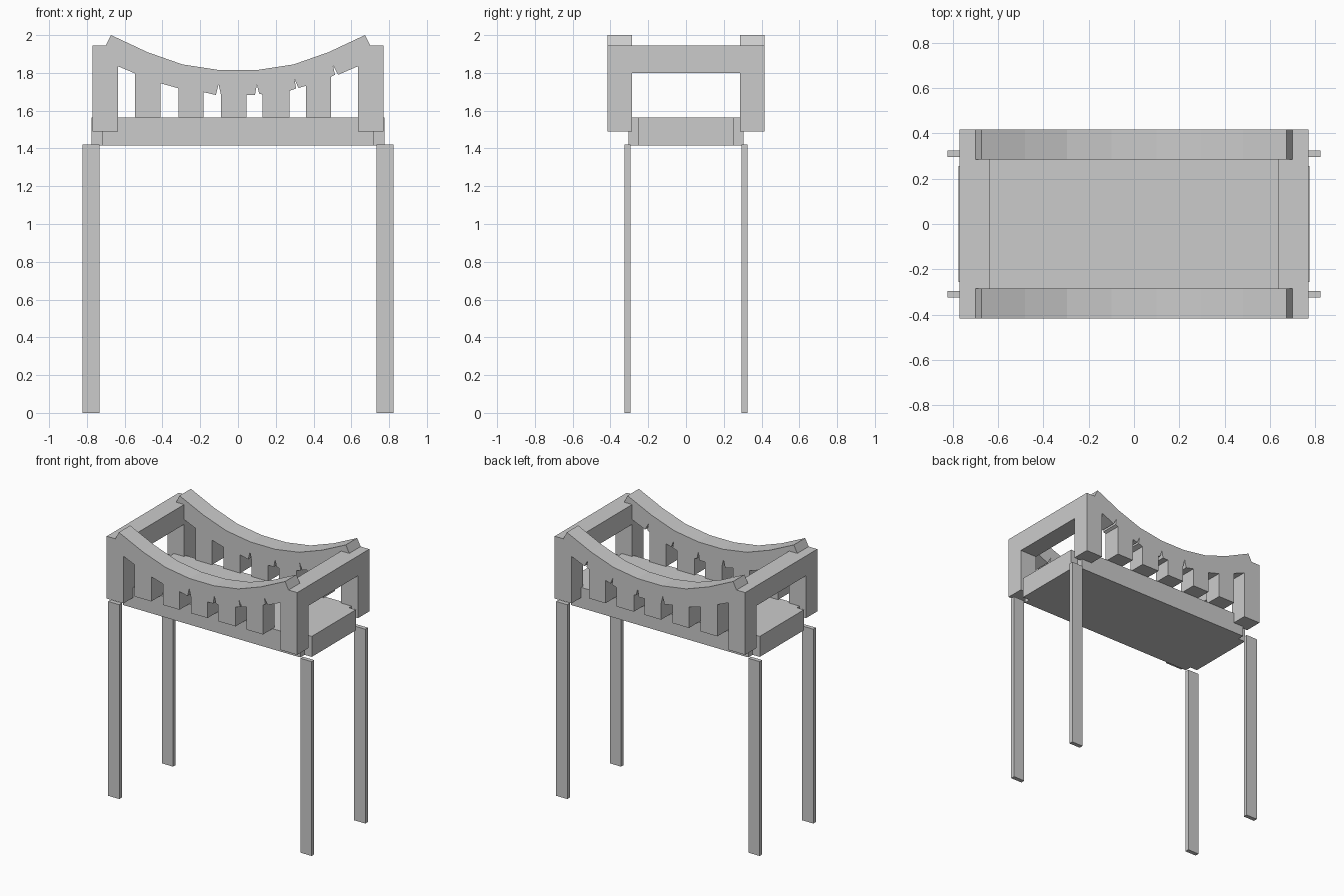
import bpy, bmesh

if "Cube" in bpy.data.objects:
    bpy.data.objects.remove(bpy.data.objects["Cube"])


def extrude_profile(name, pts, to3d, vec):
    """Extrude a closed 2D outline along vec into a solid object."""
    bm = bmesh.new()
    face = bm.faces.new([bm.verts.new(to3d(a, b)) for a, b in pts])
    new = bmesh.ops.extrude_face_region(bm, geom=[face])["geom"]
    verts = [g for g in new if isinstance(g, bmesh.types.BMVert)]
    bmesh.ops.translate(bm, verts=verts, vec=vec)
    bmesh.ops.recalc_face_normals(bm, faces=bm.faces)
    mesh = bpy.data.meshes.new(name)
    bm.to_mesh(mesh)
    bm.free()
    obj = bpy.data.objects.new(name, mesh)
    bpy.context.collection.objects.link(obj)
    return obj


def box(name, x0, x1, y0, y1, z0, z1):
    pts = [(x0, y0), (x1, y0), (x1, y1), (x0, y1)]
    return extrude_profile(name, pts, lambda x, y: (x, y, z0), (0, 0, z1 - z0))


W, IN, OUT = 0.77, 0.285, 0.416   # rail half length, inner and outer y
DECK_B, DECK_T = 1.415, 1.565

# Side rails: sagging top edge, end posts, hanging balusters
half_top = [(W, 1.945), (0.70, 1.945), (0.672, 2.0), (0.48, 1.91), (0.295, 1.845), (0.1, 1.815)]
top = half_top + [(-x, z) for x, z in reversed(half_top)]
# Roof line of each gap, left to right; some have a small nick
gaps = [
    [(-0.635, 1.835), (-0.545, 1.797)],
    [(-0.41, 1.745), (-0.315, 1.718)],
    [(-0.182, 1.698), (-0.117, 1.683), (-0.103, 1.74), (-0.09, 1.683)],
    [(0.045, 1.683), (0.09, 1.683), (0.10, 1.74), (0.112, 1.69), (0.13, 1.685)],
    [(0.272, 1.705), (0.308, 1.717), (0.298, 1.77), (0.32, 1.72), (0.36, 1.732)],
    [(0.493, 1.78), (0.513, 1.79), (0.503, 1.84), (0.53, 1.79), (0.635, 1.835)],
]
outline = top + [(-W, 1.49)]
for i, roof in enumerate(gaps):
    left_z = 1.49 if i == 0 else DECK_T
    right_z = 1.49 if i == len(gaps) - 1 else DECK_T
    outline += [(roof[0][0], left_z)] + roof + [(roof[-1][0], right_z)]
outline.append((W, 1.49))
for name, y in (("front_rail", -OUT), ("back_rail", IN)):
    extrude_profile(name, outline, lambda x, z, y=y: (x, y, z), (0, OUT - IN, 0))

# Beams across both ends
for name, s in (("left", -1), ("right", 1)):
    a, b = sorted((s * 0.635, s * W))
    box(name + "_cross_beam", a, b, -IN, IN, 1.80, 1.945)

# Deck with notched corners
q = [(0.775, 0.255), (0.718, 0.255), (0.718, 0.305)]
plan = (q + [(-x, y) for x, y in reversed(q)]
        + [(-x, -y) for x, y in q] + [(x, -y) for x, y in reversed(q)])
extrude_profile("deck", plan, lambda x, y: (x, y, DECK_B), (0, 0, DECK_T - DECK_B))

# Four flat legs
for xn, sx in (("left", -1), ("right", 1)):
    for yn, sy in (("front", -1), ("back", 1)):
        x0, x1 = sorted((sx * 0.732, sx * 0.823))
        y0, y1 = sorted((sy * 0.295, sy * 0.325))
        box(f"{yn}_{xn}_leg", x0, x1, y0, y1, 0, 1.42)
